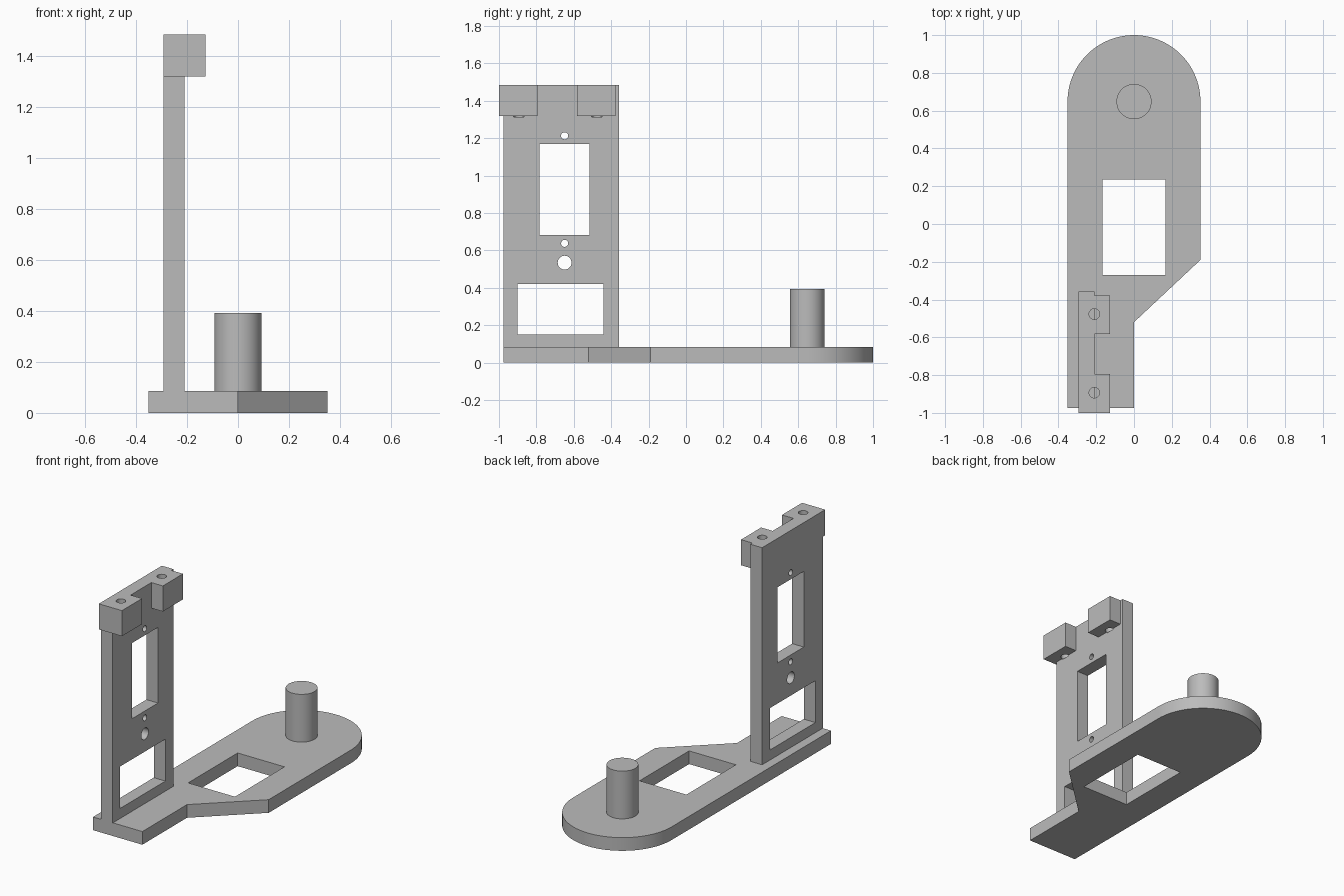
import bpy, bmesh
from math import pi, sin, cos, radians
from mathutils import Matrix, Vector

cube = bpy.data.objects.get("Cube")
if cube:
    bpy.data.objects.remove(cube, do_unlink=True)

GREY = (0.5, 0.5, 0.5, 1)
grey = bpy.data.materials.new("plain grey")
grey.use_nodes = True
grey.diffuse_color = GREY
grey.node_tree.nodes["Principled BSDF"].inputs["Base Color"].default_value = GREY


def finish(bm, name):
    bmesh.ops.recalc_face_normals(bm, faces=bm.faces[:])
    mesh = bpy.data.meshes.new(name)
    bm.to_mesh(mesh)
    bm.free()
    mesh.materials.append(grey)
    obj = bpy.data.objects.new(name, mesh)
    bpy.context.collection.objects.link(obj)
    return obj


def box(name, x, y, z):
    bm = bmesh.new()
    bmesh.ops.create_cube(bm, size=1)
    for v in bm.verts:
        v.co = Vector(r[0] if c < 0 else r[1] for c, r in zip(v.co, (x, y, z)))
    return finish(bm, name)


def cylinder(name, centre, radius, depth, axis="Z", sides=32):
    bm = bmesh.new()
    turn = Matrix.Rotation(pi / 2, 4, "Y") if axis == "X" else Matrix()
    bmesh.ops.create_cone(bm, cap_ends=True, segments=sides, radius1=radius, radius2=radius,
                          depth=depth, matrix=Matrix.Translation(centre) @ turn)
    return finish(bm, name)


def combine(obj, other, operation):
    mod = obj.modifiers.new(operation.title(), "BOOLEAN")
    mod.operation, mod.solver, mod.object = operation, "EXACT", other
    bpy.context.view_layer.objects.active = obj
    bpy.ops.object.modifier_apply(modifier=mod.name)
    bpy.data.objects.remove(other, do_unlink=True)


def smooth(obj):
    bpy.ops.object.select_all(action="DESELECT")
    obj.select_set(True)
    bpy.context.view_layer.objects.active = obj
    bpy.ops.object.shade_smooth_by_angle(angle=radians(30))


# Base plate: round back end, tapered neck and narrow foot
BASE_TOP, R, PIVOT_Y = 0.085, 0.352, 0.648
outline = [(-R, -0.975), (0, -0.975), (0, -0.52), (R, -0.19)]
outline += [(R * cos(pi * i / 48), PIVOT_Y + R * sin(pi * i / 48)) for i in range(49)]
bm = bmesh.new()
face = bm.faces.new([bm.verts.new((x, y, 0)) for x, y in outline])
top = bmesh.ops.extrude_face_region(bm, geom=[face])["geom"]
bmesh.ops.translate(bm, vec=(0, 0, BASE_TOP),
                    verts=[g for g in top if isinstance(g, bmesh.types.BMVert)])
base = finish(bm, "base_plate")
combine(base, box("base_window", (-0.167, 0.167), (-0.27, 0.235), (-0.1, 0.2)), "DIFFERENCE")
smooth(base)

# Pivot post
post = cylinder("pivot_post", (0, PIVOT_Y, (BASE_TOP + 0.393) / 2), 0.093, 0.393 - BASE_TOP, sides=48)
smooth(post)

# Upright panel with two mounting lugs
BACK, FRONT, TOP = -0.293, -0.21, 1.485
panel = box("upright_panel", (BACK, FRONT), (-0.977, -0.357), (BASE_TOP, TOP))
for y in ((-1.0, -0.795), (-0.583, -0.378)):
    combine(panel, box("mounting_lug", (BACK, -0.128), y, (1.32, TOP)), "UNION")

# Rectangular openings in the panel
for y, z in (((-0.782, -0.515), (0.682, 1.17)), ((-0.9, -0.44), (0.15, 0.42))):
    combine(panel, box("panel_window", (-0.4, -0.1), y, z), "DIFFERENCE")

# Round holes through the panel
for z, r in ((1.213, 0.019), (0.638, 0.019), (0.535, 0.037)):
    combine(panel, cylinder("panel_hole", (-0.25, -0.649, z), r, 0.3, "X"), "DIFFERENCE")

# Vertical screw holes through the lugs
for y in (-0.893, -0.477):
    combine(panel, cylinder("screw_hole", (FRONT, y, 1.414), 0.028, 0.2), "DIFFERENCE")
smooth(panel)
